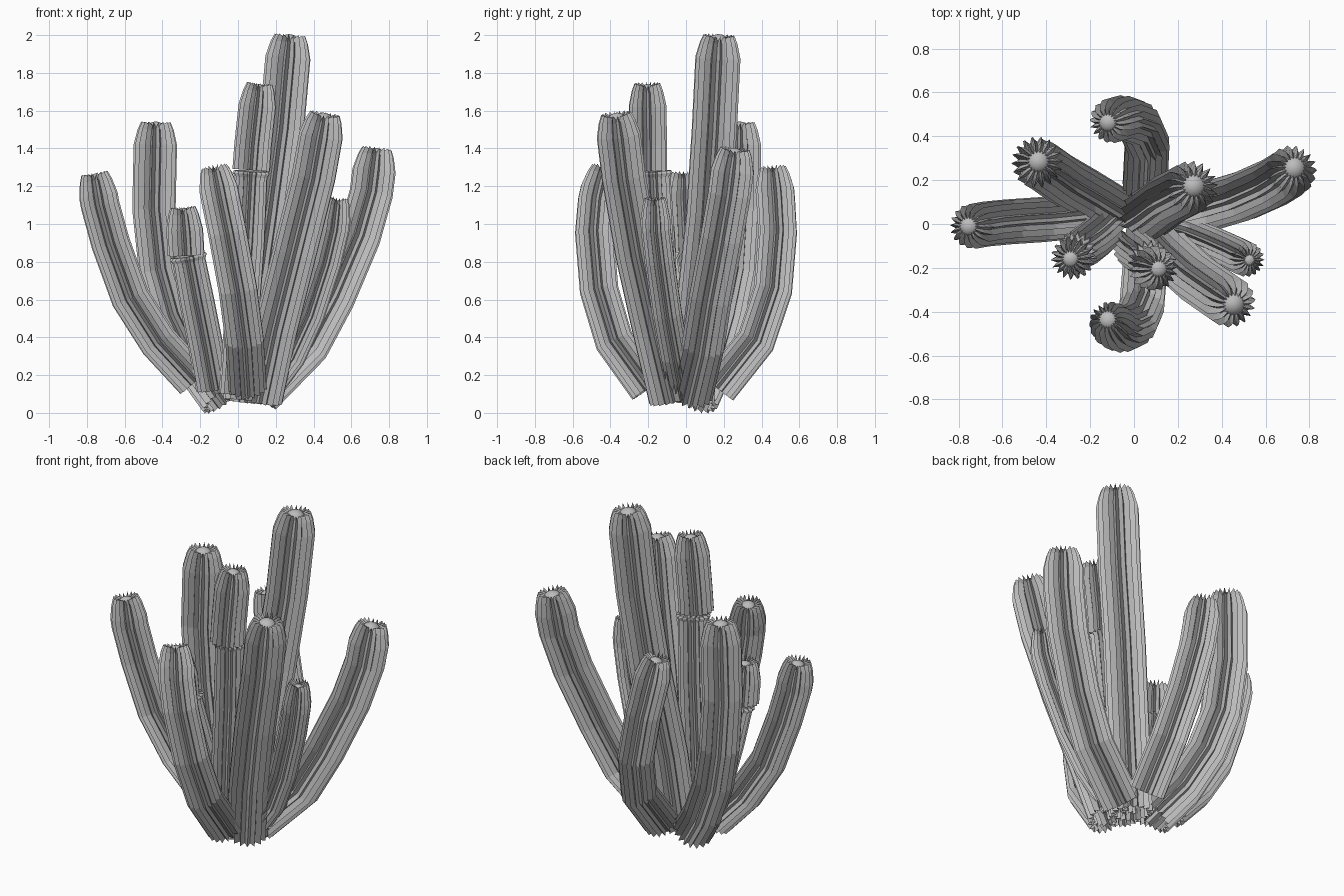
import bpy, bmesh, math
from mathutils import Vector

cube = bpy.data.objects.get("Cube")
if cube:
    bpy.data.objects.remove(cube, do_unlink=True)

grey = bpy.data.materials.new("plain grey")
grey.use_nodes = True
colour = (0.5, 0.5, 0.5, 1)
grey.diffuse_color = colour
grey.node_tree.nodes["Principled BSDF"].inputs["Base Color"].default_value = colour

RIBS = 18
VALLEY = 0.72


def ribbed_tube(name, rings):
    """Skin rings of (centre, axis, ridge radius, valley radius, valley drop)."""
    bm = bmesh.new()
    side = None
    loops = []
    for centre, axis, ridge, valley, drop in rings:
        # carry the sideways direction along the path so ribs do not twist
        side = side or axis.orthogonal()
        side = (side - axis * side.dot(axis)).normalized()
        other = axis.cross(side)
        loop = []
        for i in range(RIBS * 2):
            a = math.pi * i / RIBS
            r, d = (valley, drop) if i % 2 else (ridge, 0)
            loop.append(bm.verts.new(centre - axis * d + (side * math.cos(a) + other * math.sin(a)) * r))
        loops.append(loop)
    n = RIBS * 2
    for low, high in zip(loops, loops[1:]):
        for i in range(n):
            j = (i + 1) % n
            bm.faces.new((low[i], low[j], high[j], high[i]))
    # close the top with a fan, leave the cut base open
    centre, axis, ridge, valley, drop = rings[-1]
    hub = bm.verts.new(centre - axis * drop)
    for i in range(n):
        bm.faces.new((loops[-1][i], loops[-1][(i + 1) % n], hub))
    mesh = bpy.data.meshes.new(name)
    bm.to_mesh(mesh)
    bm.free()
    mesh.materials.append(grey)
    obj = bpy.data.objects.new(name, mesh)
    bpy.context.collection.objects.link(obj)


def bud(name, centre, r):
    bpy.ops.mesh.primitive_uv_sphere_add(segments=20, ring_count=12, radius=r, location=centre)
    ball = bpy.context.object
    ball.name = name
    ball.data.materials.append(grey)
    bpy.ops.object.shade_smooth()


def path_frames(points):
    pts = [Vector(p) for p in points]
    frames = []
    for i, p in enumerate(pts):
        before = (p - pts[i - 1]).normalized() if i else Vector()
        after = (pts[i + 1] - p).normalized() if i + 1 < len(pts) else Vector()
        frames.append((p, (before + after).normalized()))
    return frames


def stem(name, points, r):
    """Ribbed stem with a tapered, toothed crown and a round bud."""
    frames = path_frames(points)
    rings = [(p, t, r, r * VALLEY, 0) for p, t in frames[:-1]]
    tip, axis = frames[-1]
    for back, ridge, valley, drop in ((0.12, 1, VALLEY, 0), (0.04, 0.83, 0.58, 0), (0, 0.68, 0.38, 0.03)):
        rings.append((tip - axis * back, axis, r * ridge, r * valley, drop))
    ribbed_tube(name, rings)
    bud(name + "_bud", tip - axis * 0.055, r * 0.5)


def stump(name, points, r):
    """Lower part of a jointed stem, ending in a thin flared collar."""
    frames = path_frames(points)
    rings = [(p, t, r, r * VALLEY, 0) for p, t in frames[:-1]]
    top, axis = frames[-1]
    rings.append((top - axis * 0.03, axis, r * 0.95, r * VALLEY, 0))
    rings.append((top - axis * 0.012, axis, r * 1.08, r * 0.8, 0))
    rings.append((top, axis, r, r * 0.72, 0))
    ribbed_tube(name, rings)


# outer arms, curving up from the clump
stem("left_low_arm", [(-.23, .04, .17), (-.42, .02, .375), (-.57, .01, .61),
                      (-.675, 0, .9), (-.73, -.01, 1.1), (-.76, -.01, 1.27)], .103)
stem("left_back_arm", [(-.09, .06, .07), (-.22, .14, .25), (-.34, .21, .5),
                       (-.41, .26, .75), (-.445, .28, 1.08), (-.435, .285, 1.54)], .115)
stem("back_arm", [(.05, .17, .13), (.06, .37, .38), (.02, .46, .65),
                  (-.05, .485, .95), (-.09, .475, 1.13), (-.125, .46, 1.3)], .103)
stem("right_back_arm", [(.12, .03, .1), (.37, .09, .355), (.505, .13, .61),
                        (.64, .19, .93), (.705, .23, 1.16), (.735, .26, 1.4)], .115)
stem("right_small_arm", [(.13, -.02, .1), (.28, -.06, .3), (.38, -.1, .52),
                         (.47, -.14, .8), (.51, -.16, .97), (.53, -.165, 1.14)], .08)
stem("front_arm", [(.05, -.2, .13), (.035, -.38, .38), (0, -.46, .65),
                   (-.055, -.485, .95), (-.09, -.47, 1.12), (-.125, -.43, 1.3)], .103)

# tall, nearly straight stems
stem("tallest_stem", [(.04, .03, .06), (.09, .06, .5), (.17, .12, 1.05),
                      (.23, .15, 1.5), (.275, .175, 2)], .12)
stem("right_front_stem", [(.12, -.08, .07), (.2, -.17, .45), (.3, -.26, .85),
                          (.4, -.33, 1.25), (.46, -.37, 1.585)], .117)

# jointed stems, each a lower stump with a separate segment on top
stump("middle_stump", [(-.01, -.1, .1), (.02, -.13, .5), (.05, -.15, .9), (.07, -.17, 1.28)], .092)
stem("middle_upper_segment", [(.07, -.2, 1.285), (.08, -.2, 1.42), (.115, -.205, 1.745)], .1)
stump("left_front_stump", [(-.13, -.02, .13), (-.17, -.06, .35), (-.22, -.1, .6), (-.265, -.13, .835)], .093)
stem("left_front_upper_segment", [(-.275, -.15, .835), (-.28, -.155, .93), (-.292, -.16, 1.09)], .098)
